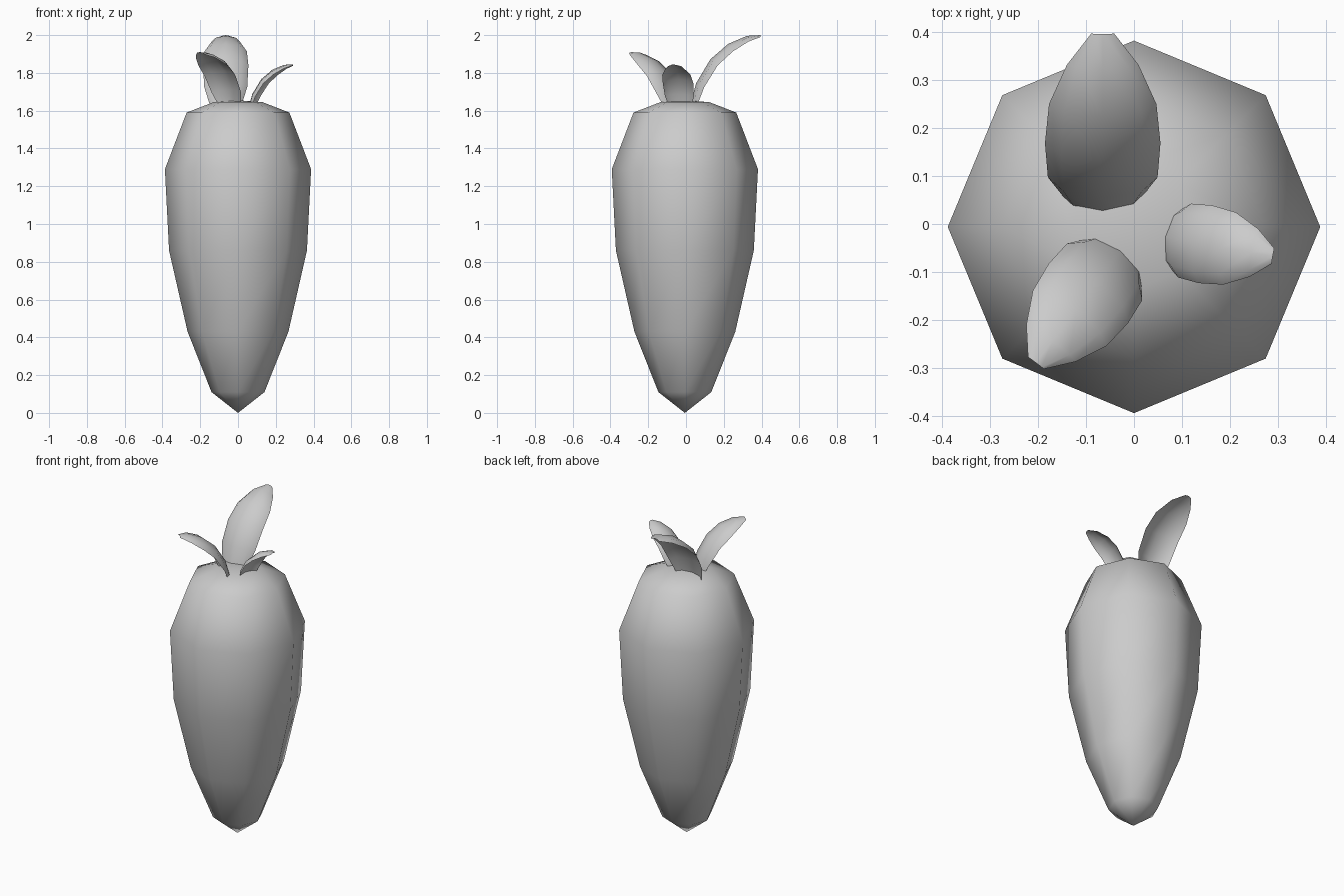
import bpy, bmesh, math
from mathutils import Vector

if "Cube" in bpy.data.objects:
    bpy.data.objects.remove(bpy.data.objects["Cube"])


def make_object(name, bm, angle):
    bmesh.ops.recalc_face_normals(bm, faces=bm.faces)
    mesh = bpy.data.meshes.new(name)
    bm.to_mesh(mesh)
    bm.free()
    obj = bpy.data.objects.new(name, mesh)
    bpy.context.collection.objects.link(obj)
    bpy.ops.object.select_all(action='DESELECT')
    obj.select_set(True)
    bpy.context.view_layer.objects.active = obj
    bpy.ops.object.shade_smooth_by_angle(angle=math.radians(angle))
    return obj


# Root body: eight-sided lathe from (radius, height) rings with pointed ends
def root_body():
    rings = [(0.14, 0.11), (0.267, 0.43), (0.365, 0.86), (0.387, 1.29),
             (0.272, 1.59), (0.13, 1.645)]
    sides, cy = 8, -0.006
    bm = bmesh.new()
    loops = []
    for r, z in rings:
        loops.append([bm.verts.new((r * math.cos(i * math.tau / sides),
                                    cy + r * math.sin(i * math.tau / sides), z))
                      for i in range(sides)])
    bottom = bm.verts.new((0, cy, 0))
    top = bm.verts.new((0, cy, 1.655))
    for i in range(sides):
        j = (i + 1) % sides
        bm.faces.new((bottom, loops[0][j], loops[0][i]))
        bm.faces.new((top, loops[-1][i], loops[-1][j]))
        for a, b in zip(loops, loops[1:]):
            bm.faces.new((a[i], a[j], b[j], b[i]))
    make_object("root_body", bm, 60)


# Leaf: arched spine with a ridged cross-section drooping at both edges
SPINE = [(0, 0, 0.6), (0.1, 0.36, 0.95), (0.3, 0.68, 1.0),
         (0.55, 0.885, 0.93), (0.81, 0.99, 0.62), (1, 1, 0.2)]
SECTION = [(-1, 1), (-0.72, 0.35), (0, 0), (0.72, 0.35), (1, 1)]


def leaf(name, base, angle, length, height, half_width):
    out = Vector((math.cos(angle), math.sin(angle), 0))
    side = Vector((-out.y, out.x, 0))
    up = Vector((0, 0, 1))
    pts = [base + out * r * length + up * h * height for r, h, w in SPINE]
    bm = bmesh.new()
    rows = []
    for k, (r, h, w) in enumerate(SPINE):
        tangent = (pts[min(k + 1, len(pts) - 1)] - pts[max(k - 1, 0)]).normalized()
        normal = side.cross(tangent)
        if normal.dot(up - out) < 0:
            normal.negate()
        rows.append([bm.verts.new(pts[k] + side * s * w * half_width
                                  - normal * d * w * half_width * 0.42)
                     for s, d in SECTION])
    for a, b in zip(rows, rows[1:]):
        for i in range(len(SECTION) - 1):
            bm.faces.new((a[i], a[i + 1], b[i + 1], b[i]))
    make_object(name, bm, 40)


root_body()
leaf("back_leaf", Vector((-0.065, 0.015, 1.6)), math.radians(90), 0.38, 0.4, 0.12)
leaf("front_leaf", Vector((-0.02, -0.045, 1.6)), math.radians(233), 0.305, 0.31, 0.103)
leaf("right_leaf", Vector((0.052, -0.025, 1.6)), math.radians(-10), 0.24, 0.245, 0.082)
